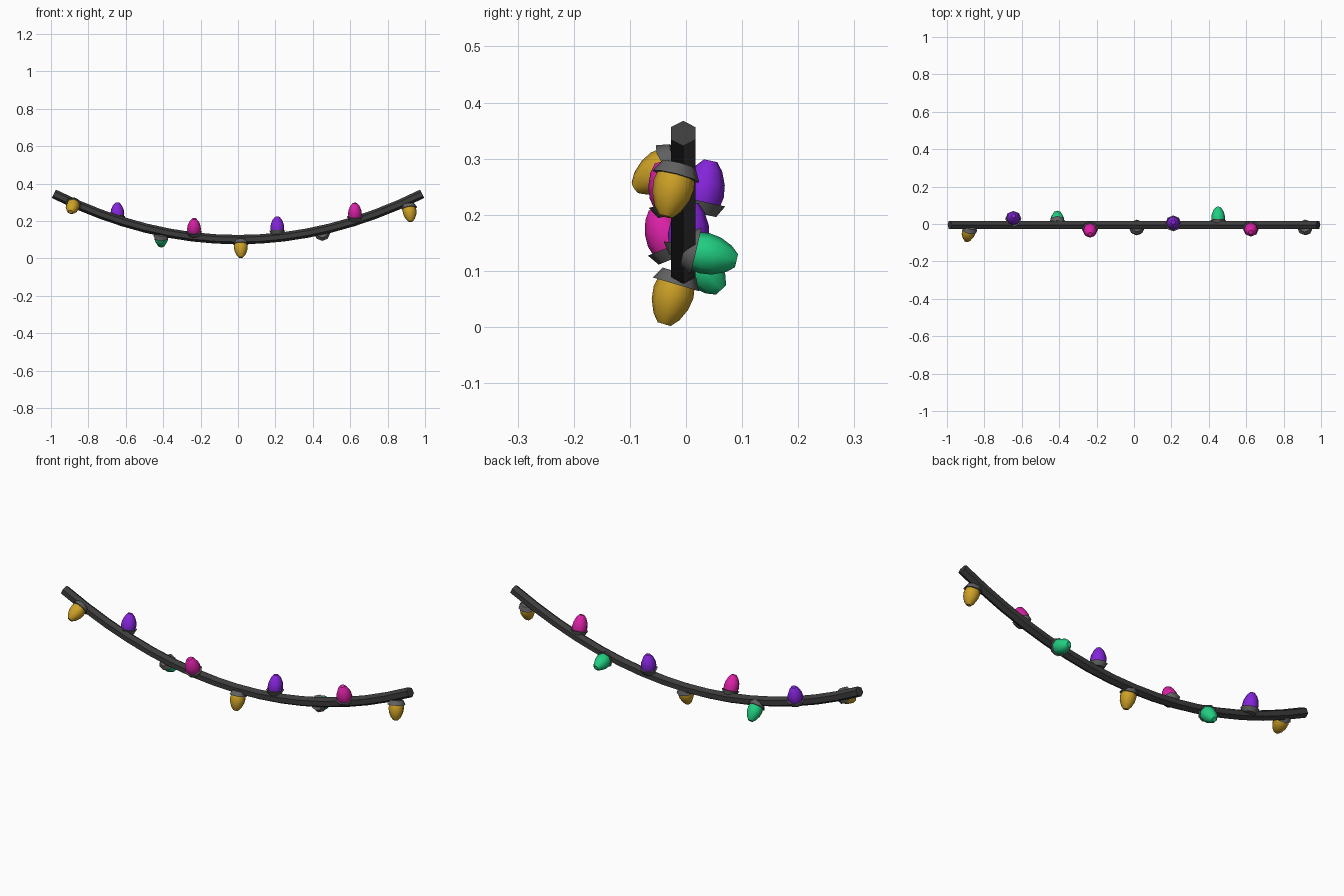
import bpy, bmesh, math
from mathutils import Vector

if "Cube" in bpy.data.objects:
    bpy.data.objects.remove(bpy.data.objects["Cube"])


def material(name, rgb):
    m = bpy.data.materials.new(name)
    m.diffuse_color = (*rgb, 1)
    m.use_nodes = True
    m.node_tree.nodes["Principled BSDF"].inputs["Base Color"].default_value = m.diffuse_color
    return m


CABLE = material("dark rubber", (0.045, 0.045, 0.045))
SOCKET = material("grey socket", (0.12, 0.12, 0.12))
GOLD = material("gold", (0.62, 0.36, 0.02))
PURPLE = material("purple", (0.23, 0.018, 0.70))
PINK = material("pink", (0.70, 0.015, 0.38))
GREEN = material("green", (0.015, 0.62, 0.22))


def loft(name, rings, mat, angle):
    """Closed skin through a list of equal rings of points."""
    bm = bmesh.new()
    loops = [[bm.verts.new(p) for p in ring] for ring in rings]
    n = len(loops[0])
    for a, b in zip(loops, loops[1:]):
        for i in range(n):
            j = (i + 1) % n
            bm.faces.new((a[i], a[j], b[j], b[i]))
    bm.faces.new(loops[0][::-1])
    bm.faces.new(loops[-1])
    bmesh.ops.recalc_face_normals(bm, faces=bm.faces)
    mesh = bpy.data.meshes.new(name)
    bm.to_mesh(mesh)
    bm.free()
    mesh.materials.append(mat)
    ob = bpy.data.objects.new(name, mesh)
    bpy.context.collection.objects.link(ob)
    bpy.ops.object.select_all(action='DESELECT')
    ob.select_set(True)
    bpy.context.view_layer.objects.active = ob
    bpy.ops.object.shade_smooth_by_angle(angle=math.radians(angle))
    return ob


def ring(center, u, v, r, n):
    return [center + r * (math.cos(2 * math.pi * i / n) * u + math.sin(2 * math.pi * i / n) * v)
            for i in range(n)]


# sagging six-sided cable
END, SIDE = 0.985, Vector((0, 1, 0))
rings = []
for k in range(17):
    x = END * (k / 8 - 1)
    slope = 2 * 0.245 * x / END ** 2
    up = Vector((-slope, 0, 1)).normalized()
    rings.append(ring(Vector((x, -0.005, 0.10 + 0.245 * (x / END) ** 2)), up, SIDE, 0.025, 6))
loft("cable", rings, CABLE, 30)


# (distance along axis, radius)
SOCKET_PROFILE = [(-0.022, 0.031), (0.0, 0.043)]
BULB_PROFILE = [(-0.002, 0.034), (0.015, 0.037), (0.037, 0.034), (0.06, 0.024), (0.074, 0.012)]


def lamp(number, base, direction, mat):
    d, base = Vector(direction).normalized(), Vector(base)
    u = (Vector((1, 0, 0)) - d * d.x).normalized()
    v = d.cross(u)
    for part, profile, m, ang in (("socket", SOCKET_PROFILE, SOCKET, 50),
                                  ("bulb", BULB_PROFILE, mat, 50)):
        loft(f"{part}_{number}", [ring(base + d * t, u, v, r, 8) for t, r in profile], m, ang)


# lamps: rim centre, pointing direction, colour
LAMPS = [
    ((-0.88, -0.030, 0.288), (-0.2, -0.75, -0.5), GOLD),
    ((-0.645, 0.028, 0.224), (0, 0.22, 1), PURPLE),
    ((-0.41, 0.012, 0.120), (0, 0.68, -0.73), GREEN),
    ((-0.235, -0.028, 0.143), (0, -0.37, 0.93), PINK),
    ((0.015, -0.018, 0.076), (0, -0.28, -0.95), GOLD),
    ((0.21, 0.003, 0.148), (0, 0.1, 1), PURPLE),
    ((0.45, 0.018, 0.135), (0, 0.97, -0.23), GREEN),
    ((0.625, -0.025, 0.223), (0, -0.25, 0.95), PINK),
    ((0.915, -0.018, 0.268), (0.12, -0.24, -0.93), GOLD),
]
for i, (base, direction, mat) in enumerate(LAMPS, 1):
    lamp(i, base, direction, mat)
